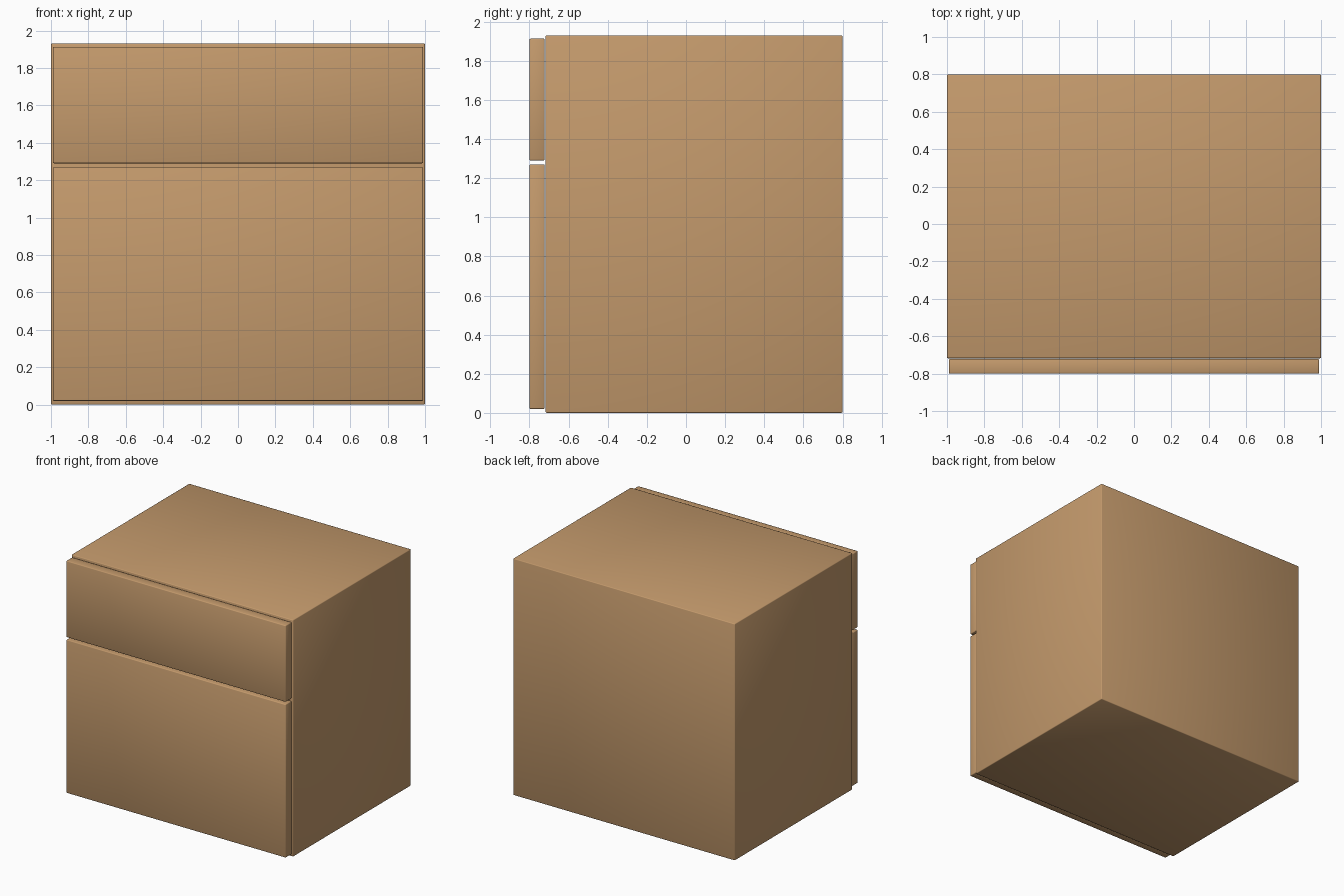
import bpy, bmesh
from mathutils import Vector

if "Cube" in bpy.data.objects:
    bpy.data.objects.remove(bpy.data.objects["Cube"])

wood = bpy.data.materials.new("light_wood")
wood.diffuse_color = (0.552, 0.323, 0.150, 1.0)
wood.use_nodes = True
wood.node_tree.nodes["Principled BSDF"].inputs["Base Color"].default_value = wood.diffuse_color


def panel(name, lo, hi, bevel=0.006):
    """Softly bevelled box between two opposite corners."""
    lo, hi = Vector(lo), Vector(hi)
    mesh = bpy.data.meshes.new(name)
    bm = bmesh.new()
    bmesh.ops.create_cube(bm, size=1)
    bmesh.ops.scale(bm, vec=hi - lo, verts=bm.verts)
    bmesh.ops.translate(bm, vec=(lo + hi) / 2, verts=bm.verts)
    bmesh.ops.bevel(bm, geom=bm.edges[:], offset=bevel, offset_type='OFFSET',
                    segments=2, profile=0.5, affect='EDGES')
    for f in bm.faces:
        f.smooth = True
    bm.to_mesh(mesh)
    bm.free()
    mesh.materials.append(wood)
    ob = bpy.data.objects.new(name, mesh)
    bpy.context.collection.objects.link(ob)
    return ob


# Cabinet carcass
panel("cabinet_body", (-1, -0.718, 0), (1, 0.80, 1.93))

# Two slab fronts on the -y side
for name, z0, z1 in (("lower_door", 0.02, 1.27), ("upper_drawer_front", 1.29, 1.913)):
    panel(name, (-0.99, -0.80, z0), (0.99, -0.722, z1))
